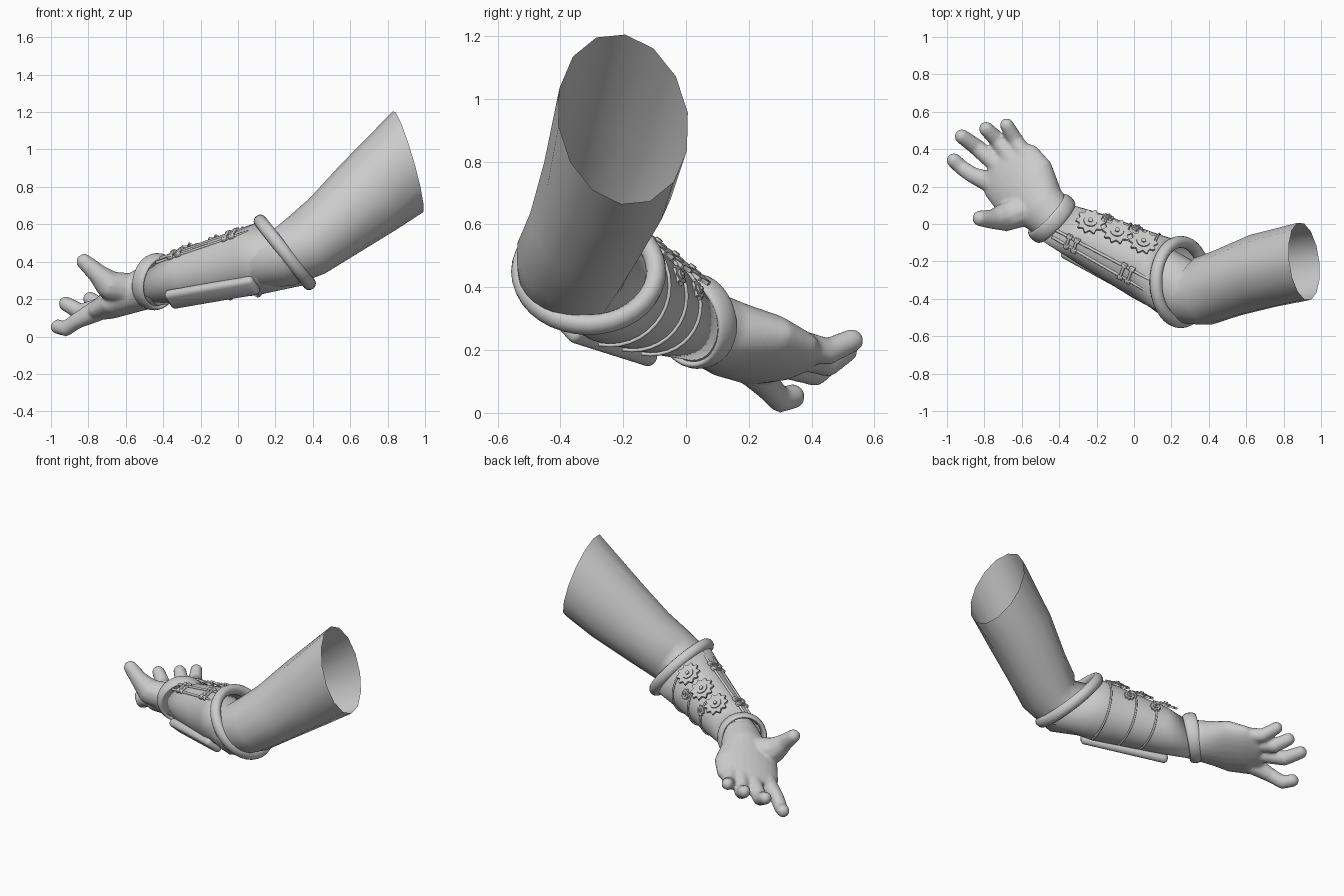
import bpy, bmesh
from math import sin, cos, pi, radians
from mathutils import Vector, Matrix

if "Cube" in bpy.data.objects:
    bpy.data.objects.remove(bpy.data.objects["Cube"])

V = Vector


def finish(bm, name, angle=40):
    bmesh.ops.recalc_face_normals(bm, faces=bm.faces)
    me = bpy.data.meshes.new(name)
    bm.to_mesh(me)
    bm.free()
    ob = bpy.data.objects.new(name, me)
    bpy.context.collection.objects.link(ob)
    bpy.context.view_layer.objects.active = ob
    ob.select_set(True)
    bpy.ops.object.shade_smooth_by_angle(angle=radians(angle))
    ob.select_set(False)
    return ob


def loft(bm, secs, n, hint=(0, 0, 1), cap=False, normals={}):
    """Elliptical sections (x, y, z, half width, half height) along a path."""
    pts = [V(s[:3]) for s in secs]
    rings = []
    for i, s in enumerate(secs):
        t = pts[min(i + 1, len(pts) - 1)] - pts[max(i - 1, 0)]
        if i in normals:
            t = V(normals[i])
        side = t.cross(V(hint)).normalized()
        up = side.cross(t).normalized()
        rings.append([bm.verts.new(pts[i] + side * s[3] * cos(2 * pi * k / n)
                                   + up * s[4] * sin(2 * pi * k / n)) for k in range(n)])
    for a, b in zip(rings, rings[1:]):
        for k in range(n):
            bm.faces.new((a[k], a[(k + 1) % n], b[(k + 1) % n], b[k]))
    if cap:
        bm.faces.new(rings[0])
        bm.faces.new(rings[-1])


def tube(name, pts, r):
    cu = bpy.data.curves.new(name, 'CURVE')
    cu.dimensions = '3D'
    cu.bevel_depth = r
    cu.bevel_resolution = 2
    cu.use_fill_caps = True
    sp = cu.splines.new('POLY')
    sp.points.add(len(pts) - 1)
    for p, co in zip(sp.points, pts):
        p.co = (*co, 1)
    sp.use_smooth = True
    ob = bpy.data.objects.new(name, cu)
    bpy.context.collection.objects.link(ob)


# Bare arm: open upper arm, elbow, forearm inside the bracer
bm = bmesh.new()
loft(bm, [(.91, -.2, .935, .21, .285), (.69, -.25, .74, .205, .23), (.5, -.315, .585, .188, .195),
          (.37, -.36, .49, .185, .18), (.26, -.365, .43, .178, .165), (.1, -.26, .4, .16, .15),
          (-.2, -.1, .335, .135, .13), (-.46, .03, .28, .105, .1)], 14, hint=(0, -.1, 1),
     normals={0: (-.94, -.14, -.28)})
finish(bm, "arm", 70)

# Hand: palm loft and finger chains fused by a voxel remesh
bm = bmesh.new()
loft(bm, [(-.40, -.0, .29, .12, .11), (-.49, .085, .26, .14, .115), (-.585, .195, .215, .2, .095),
          (-.66, .285, .175, .195, .075), (-.715, .345, .16, .145, .05)], 24,
     hint=(-.2, -.16, 1), cap=True)
fingers = [
    [(-.57, .34, .22, .054), (-.635, .45, .195, .044), (-.68, .528, .23, .039)],
    [(-.65, .34, .195, .054), (-.73, .45, .16, .046), (-.79, .508, .2, .041)],
    [(-.71, .30, .165, .055), (-.84, .41, .13, .046), (-.92, .468, .175, .041)],
    [(-.76, .22, .135, .06), (-.86, .26, .085, .045), (-.92, .3, .042, .042), (-.963, .34, .052, .041)],
    [(-.57, .08, .25, .09), (-.68, .04, .27, .08), (-.75, .025, .335, .055), (-.822, .03, .4, .044)],
]
for f in fingers:
    for a, b in zip(f, f[1:]):
        for k in range(8):
            p = V(a).lerp(V(b), k / 7)
            bmesh.ops.create_icosphere(bm, subdivisions=2, radius=p[3],
                                       matrix=Matrix.Translation(p.to_3d()))
hand = finish(bm, "hand")
m = hand.modifiers.new("fuse", 'REMESH')
m.mode = 'VOXEL'
m.voxel_size = .01
m.use_smooth_shade = True
m = hand.modifiers.new("soften", 'SMOOTH')
m.factor = .5
m.iterations = 6

# Bracer axis: t runs elbow to wrist, angle a is 0 at the top, positive to the back
E, W = V((.25, -.315, .44)), V((-.44, .02, .283))
D = (W - E).normalized()
S = D.cross(V((0, 0, 1))).normalized()
U = S.cross(D)


def place(t, a, off=0):
    a = radians(a)
    n = U * cos(a) + S * sin(a)
    tan = D.cross(n)
    p = E.lerp(W, t) + n * (.206 - .083 * t + off)
    mat = Matrix((tan, D, n)).transposed().to_4x4()
    mat.translation = p
    return mat


def spot(t, a, off=0):
    return place(t, a, off).translation


ELBOW_N, WRIST_N = V((.79, 0, .62)), V((-.72, .67, .18))
bm = bmesh.new()
secs = [(.25, -.31, .45, .215, .215)]
for t in (.27, .5, .75, .97):
    secs.append((*E.lerp(W, t), .206 - .083 * t, .204 - .083 * t))
loft(bm, secs, 36, normals={0: -ELBOW_N, 4: WRIST_N})
bracer = finish(bm, "bracer")
m = bracer.modifiers.new("wall", 'SOLIDIFY')
m.thickness = .012

# Rolled cuffs at elbow and wrist
for name, c, nrm, R, r, wide in (("elbow_cuff", (.25, -.31, .45), ELBOW_N, .215, .032, 1.1),
                                 ("wrist_cuff", (-.44, .03, .293), WRIST_N, .137, .017, 2.4)):
    bpy.ops.mesh.primitive_torus_add(major_radius=R, minor_radius=r, major_segments=36,
                                     minor_segments=12, location=c,
                                     rotation=nrm.to_track_quat('Z', 'Y').to_euler())
    bpy.context.object.name = name
    bpy.context.object.scale.z = wide
    bpy.ops.object.shade_smooth_by_angle(angle=radians(60))
    bpy.context.object.select_set(False)


# Gears with square teeth, raised rim and hub
def gear(name, t, a, r, teeth=10, off=.001):
    bm = bmesh.new()
    vs = []
    for k in range(teeth * 4):
        rr = r if k % 4 < 2 else r * .78
        th = 2 * pi * (k + (.3 if k % 2 == 0 else -.1)) / (teeth * 4)
        vs.append(bm.verts.new((rr * cos(th), rr * sin(th), 0)))
    f = bm.faces.new(vs)
    ext = bmesh.ops.extrude_face_region(bm, geom=[f])["geom"]
    bmesh.ops.translate(bm, verts=[v for v in ext if isinstance(v, bmesh.types.BMVert)],
                        vec=(0, 0, .013))
    for rad, h in ((r * .5, .019), (r * .17, .027)):
        bmesh.ops.create_cone(bm, cap_ends=True, segments=20, radius1=rad, radius2=rad * .92,
                              depth=h, matrix=Matrix.Translation((0, 0, h / 2)))
    finish(bm, name).matrix_world = place(t, a, off)


for i, (t, a) in enumerate(((.32, 36), (.52, 35), (.72, 33))):
    gear("large_gear_%d" % i, t, a, .078)
for i, (t, a) in enumerate(((.42, 68), (.64, 70))):
    gear("small_gear_%d" % i, t, a, .034, 8, -.003)


def box(name, mat, size, bevel):
    bm = bmesh.new()
    bmesh.ops.create_cube(bm, size=1, matrix=Matrix.Diagonal((*size, 1)))
    bmesh.ops.bevel(bm, geom=bm.edges[:], offset=bevel, segments=3, affect='EDGES', profile=.5)
    finish(bm, name).matrix_world = mat


# Front seam: two rails joined by buckles
for i, a in enumerate((-17, -38)):
    tube("seam_rail_%d" % i, [spot(.12 + .08 * k, a, -.001) for k in range(11)], .008)
for i, t in enumerate((.33, .77)):
    for j, dt in enumerate((-.03, .03)):
        box("buckle_strap_%d%d" % (i, j), place(t + dt, -27, .006), (.09, .016, .014), .004)
        for k, a in enumerate((-15, -39)):
            box("buckle_tab_%d%d%d" % (i, j, k), place(t + dt, a, .005), (.026, .032, .022), .005)

# Rounded slab under the forearm, parallel to the tapering wall
slab_mat = place(.52, -137, .008) @ Matrix.Rotation(radians(-4), 4, 'X')
box("under_slab", slab_mat, (.12, .54, .055), .024)

# Wires from the gears around the back to the slab
for i, t in enumerate((.25, .46, .63)):
    tube("wire_%d" % i, [spot(t + .04 * sin(k / 14 * pi), 45 + 145 * k / 14, .004)
                         for k in range(15)], .006)
